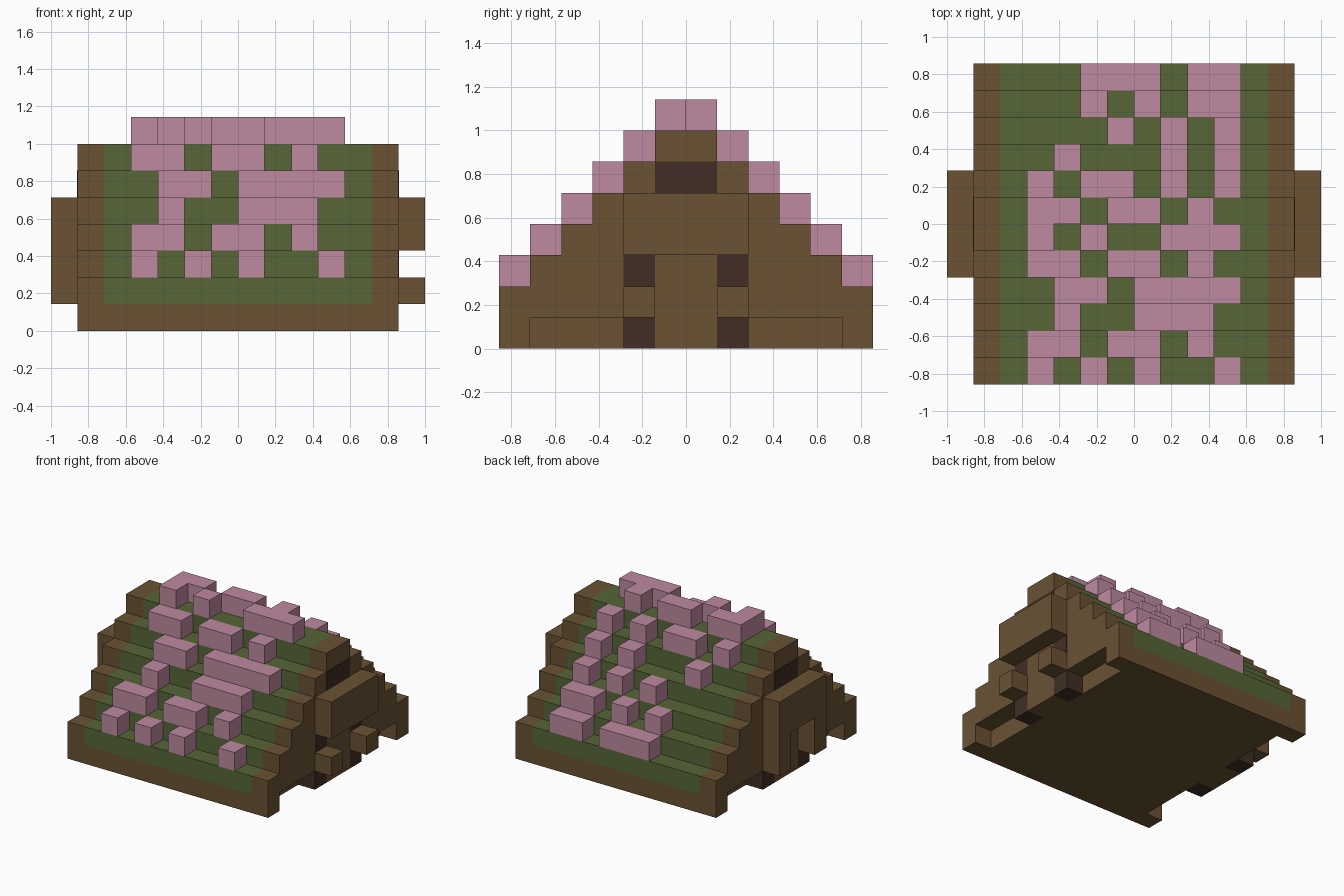
import bpy, bmesh

if "Cube" in bpy.data.objects:
    bpy.data.objects.remove(bpy.data.objects["Cube"], do_unlink=True)

U = 1 / 7  # one block


def material(name, rgb):
    m = bpy.data.materials.new(name)
    m.use_nodes = True
    m.diffuse_color = (*rgb, 1)
    m.node_tree.nodes["Principled BSDF"].inputs["Base Color"].default_value = (*rgb, 1)
    return m


WOOD = material("brown_wood", (0.144, 0.084, 0.034))
DARK = material("dark_wood", (0.052, 0.027, 0.018))
MOSS = material("moss_green", (0.093, 0.133, 0.037))
PINK = material("blossom_pink", (0.515, 0.254, 0.352))


def finish(name, bm, *mats):
    bmesh.ops.recalc_face_normals(bm, faces=bm.faces)
    mesh = bpy.data.meshes.new(name)
    bm.to_mesh(mesh)
    bm.free()
    for m in mats:
        mesh.materials.append(m)
    ob = bpy.data.objects.new(name, mesh)
    bpy.context.collection.objects.link(ob)
    return ob


def boxes(name, spans, mat):
    """One object of boxes, each given as x, y and z ranges in blocks."""
    bm = bmesh.new()
    for span in spans:
        verts = bmesh.ops.create_cube(bm, size=1)["verts"]
        for v in verts:
            v.co = [(a if c < 0 else b) * U for c, (a, b) in zip(v.co, span)]
    return finish(name, bm, mat)


# Stepped roof: one stair profile swept through the gable, turf and gable
heights = [2, 3, 4, 5, 6, 7, 7, 6, 5, 4, 3, 2]
profile = [(-6, 1)]
for i, h in enumerate(heights):
    for p in ((i - 6, h), (i - 5, h)):
        if p != profile[-1]:
            profile.append(p)
profile.append((6, 1))

bm = bmesh.new()
rings = [[bm.verts.new((x * U, y * U, z * U)) for y, z in profile]
         for x in (-6, -5, 5, 6)]
n = len(profile)
for s in range(3):
    for k in range(n):
        a, b = k, (k + 1) % n
        f = bm.faces.new((rings[s][a], rings[s][b], rings[s + 1][b], rings[s + 1][a]))
        # turf covers the middle section, all but the underside
        f.material_index = 1 if s == 1 and k < n - 1 else 0
bm.faces.new(rings[0])
bm.faces.new(rings[-1])
finish("stepped_roof", bm, WOOD, MOSS)

# Base with full-width front and back sills
boxes("base_floor", [((-5, 5), (-5, 5), (0, 1))], WOOD)
boxes("base_sills", [((-6, 6), (-6, -5), (0, 1)), ((-6, 6), (5, 6), (0, 1))], WOOD)


def side(s, a, b):
    return (min(s * a, s * b), max(s * a, s * b))


# Gable details on both ends
for s, label in ((1, "left"), (-1, "right")):
    boxes(label + "_doorstep", [(side(s, 5, 6), (-1, 1), (0, 1))], WOOD)
    boxes(label + "_beam", [(side(s, 6, 7), (-2, 2), (3, 5))], WOOD)
    boxes(label + "_feet", [(side(s, 5, 6), side(t, 1, 2), (0, 1)) for t in (-1, 1)], DARK)
    # thin dark panel high in the gable
    boxes(label + "_window", [(side(s, 6, 6.02), (-1, 1), (5, 6))], DARK)
    # short brackets on one end, full posts on the other
    top = 2 if s > 0 else 3
    boxes(label + "_posts", [(side(s, 6, 7), side(t, 1, 2), (1, top)) for t in (-1, 1)], WOOD)
boxes("left_lower_panels",
      [((6, 6.02), side(t, 1, 2), (2, 3)) for t in (-1, 1)], DARK)

# Blossom blocks on each step, rows from front to back
rows = ["#.#.#..#", "##.##.#.", ".#..###.", ".##.####",
        "##.##.#.", "#.#..###", "##.##.#.", "#.##.#.#",
        ".#...#.#", "...#.#.#", "..#.#.##", "..###.##"]
spans = []
for j, row in enumerate(rows):
    i = 0
    while i < len(row):
        if row[i] == "#":
            end = i
            while end < len(row) and row[end] == "#":
                end += 1
            spans.append(((i - 4, end - 4), (j - 6, j - 5), (heights[j], heights[j] + 1)))
            i = end
        i += 1
boxes("blossom_blocks", spans, PINK)
